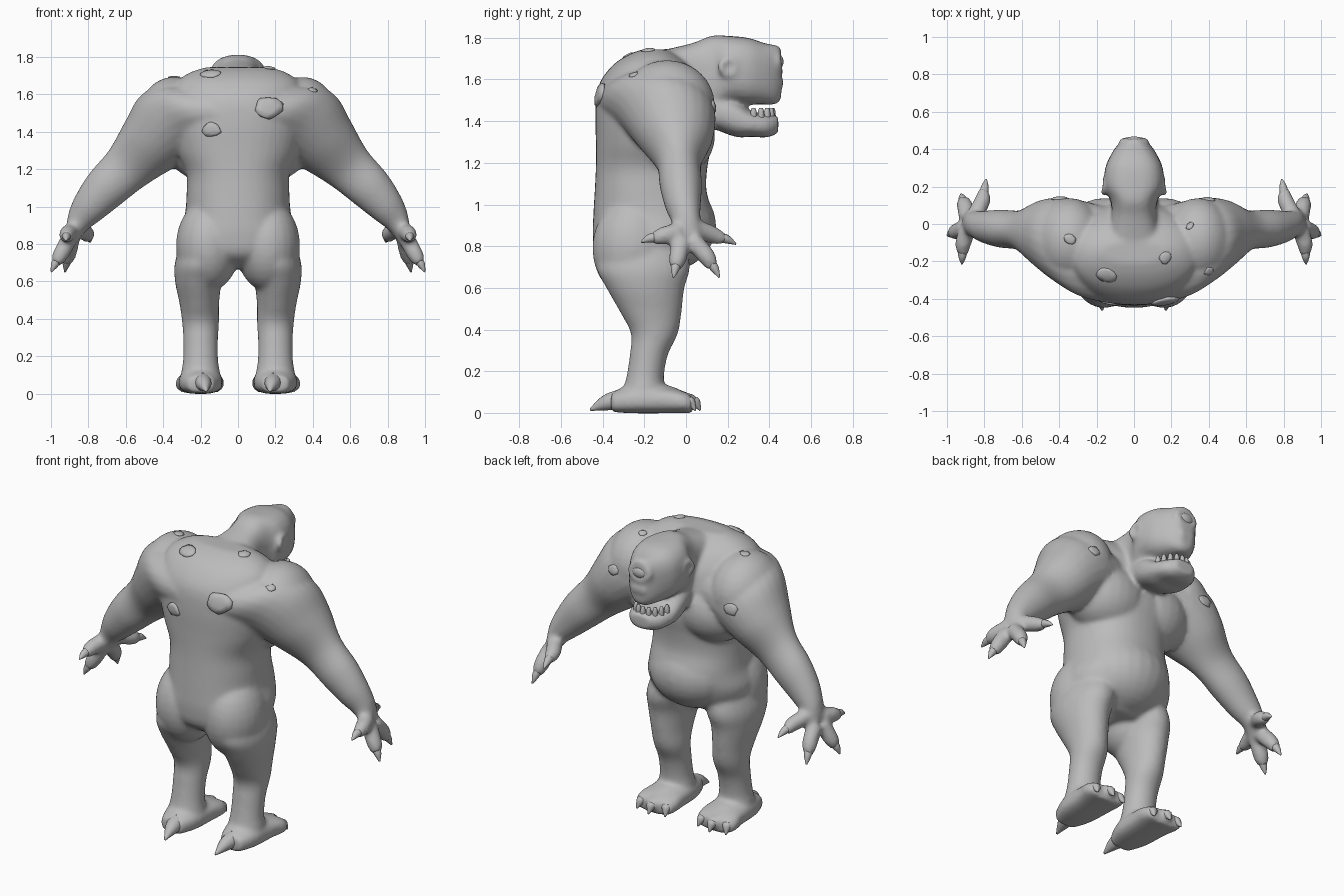
import bpy, bmesh, math, random
from mathutils import Vector, Matrix
from mathutils.bvhtree import BVHTree

random.seed(4)
if "Cube" in bpy.data.objects:
    bpy.data.objects.remove(bpy.data.objects["Cube"])

X, Y, Z = Vector((1, 0, 0)), Vector((0, 1, 0)), Vector((0, 0, 1))

grey = bpy.data.materials.new("plain_grey")
grey.use_nodes = True
colour = (0.5, 0.5, 0.5, 1)
grey.diffuse_color = colour
grey.node_tree.nodes["Principled BSDF"].inputs["Base Color"].default_value = colour


def smooth_rows(rows, steps=5):
    """Catmull-Rom interpolation between rows of numbers."""
    out = []
    for i in range(len(rows) - 1):
        a, b, c, d = (rows[max(i - 1, 0)], rows[i], rows[i + 1],
                      rows[min(i + 2, len(rows) - 1)])
        for k in range(steps):
            t = k / steps
            out.append([q + t / 2 * (r - p + t * (2 * p - 5 * q + 4 * r - s
                        + t * (3 * q - p - 3 * r + s)))
                        for p, q, r, s in zip(a, b, c, d)])
    return out + [list(rows[-1])]


def loft(bm, rows, u, v, side=1, steps=5, n=24, square=1.0):
    """Rows are x, y, z, radius along u, radius along v."""
    rings = []
    for x, y, z, ru, rv in smooth_rows(rows, steps):
        ring = []
        for i in range(n):
            a = math.tau * i / n
            c, s = math.cos(a), math.sin(a)
            p = (Vector((x, y, z)) + u * ru * math.copysign(abs(c) ** square, c)
                 + v * rv * math.copysign(abs(s) ** square, s))
            ring.append(bm.verts.new((p.x * side, p.y, p.z)))
        rings.append(ring)
    for a, b in zip(rings, rings[1:]):
        for i in range(n):
            j = (i + 1) % n
            bm.faces.new((a[i], a[j], b[j], b[i]))
    bm.faces.new(rings[0])
    bm.faces.new(rings[-1])


def limb(bm, points, radii, side=1, n=12):
    """Round tapered tube through a few points."""
    d = (Vector(points[-1]) - Vector(points[0])).normalized()
    u = d.cross(Z if abs(d.z) < 0.8 else Y).normalized()
    loft(bm, [(*p, r, r) for p, r in zip(points, radii)], u, d.cross(u), side, 4, n)


def ball(bm, centre, size, side=1):
    c = Vector((centre[0] * side, centre[1], centre[2]))
    bmesh.ops.create_uvsphere(bm, u_segments=24, v_segments=16, radius=1,
                              matrix=Matrix.Translation(c) @ Matrix.Diagonal((*size, 1)))


def ring(bm, centre, normal, big, small, flat=1.0):
    """Fleshy torus around an opening."""
    turn = Vector(normal).to_track_quat('Z', 'Y').to_matrix()
    pts = []
    for i in range(20):
        a = math.tau * i / 20
        row = []
        for j in range(8):
            b = math.tau * j / 8
            r = big + small * math.cos(b)
            row.append(bm.verts.new(Vector(centre) + turn @ Vector(
                (r * math.cos(a), r * flat * math.sin(a), small * math.sin(b)))))
        pts.append(row)
    for i in range(20):
        for j in range(8):
            k, m = (i + 1) % 20, (j + 1) % 8
            bm.faces.new((pts[i][j], pts[k][j], pts[k][m], pts[i][m]))


def make(name, bm):
    bmesh.ops.recalc_face_normals(bm, faces=bm.faces)
    mesh = bpy.data.meshes.new(name)
    for f in bm.faces:
        f.smooth = True
    bm.to_mesh(mesh)
    bm.free()
    mesh.materials.append(grey)
    obj = bpy.data.objects.new(name, mesh)
    bpy.context.collection.objects.link(obj)
    return obj


body, claws = bmesh.new(), bmesh.new()

# Torso, from crotch to the top of the hunched back
loft(body, [(0, -.2, .67, .17, .13), (0, -.19, .74, .28, .235), (0, -.175, .84, .315, .272),
            (0, -.16, .95, .285, .285), (0, -.17, 1.07, .275, .268),
            (0, -.165, 1.18, .278, .268), (0, -.155, 1.3, .33, .278),
            (0, -.16, 1.45, .36, .275), (0, -.165, 1.57, .35, .255),
            (0, -.165, 1.66, .33, .195), (0, -.16, 1.715, .26, .125),
            (0, -.15, 1.745, .17, .06)], X, Y, n=40, square=.9)
# Hanging belly
ball(body, (0, -.09, .9), (.27, .235, .22))

# Head with a blunt muzzle, and a lower jaw leaving the mouth open
loft(body, [(0, -.16, 1.6, .17, .13), (0, .03, 1.6, .125, .175), (0, .12, 1.61, .125, .2),
            (0, .2, 1.645, .158, .165), (0, .3, 1.64, .154, .16), (0, .38, 1.627, .118, .147),
            (0, .43, 1.623, .082, .143), (0, .457, 1.63, .05, .125)], X, Z, square=.75)
loft(body, [(0, .04, 1.5, .11, .11), (0, .14, 1.45, .128, .09), (0, .21, 1.425, .138, .092),
            (0, .26, 1.405, .14, .084), (0, .31, 1.388, .137, .063),
            (0, .39, 1.378, .112, .056), (0, .443, 1.385, .062, .042)], X, Z, square=.8)
ring(body, (0, .442, 1.685), (0, 1, .1), .062, .02, .8)
ball(body, (0, .445, 1.585), (.04, .022, .03))

elbow_out = Vector((.7, 0, .7))
digits = [((.86, .03, .89), (.81, .125, .855), (.79, .24, .81)),
          ((.89, .03, .83), (.905, .1, .75), (.925, .16, .65)),
          ((.9, -.02, .83), (.95, -.04, .74), (.998, -.06, .65)),
          ((.89, -.03, .87), (.915, -.11, .85), (.92, -.215, .82))]

for side in (1, -1):
    # Shoulder, arm and palm
    loft(body, [(.1, -.18, 1.49, .25, .22), (.25, -.14, 1.48, .255, .235),
                (.37, -.09, 1.43, .232, .225), (.48, -.055, 1.325, .185, .18),
                (.595, -.035, 1.205, .11, .137), (.71, -.025, 1.095, .102, .12),
                (.8, -.015, .995, .086, .096), (.86, 0, .915, .068, .068),
                (.893, 0, .83, .07, .04)], Y, elbow_out, side)
    ball(body, (.345, -.09, 1.475), (.19, .23, .218), side)
    # Chest and buttock masses
    ball(body, (.15, -.06, 1.33), (.24, .2, .2), side)
    ball(body, (.16, -.25, .79), (.172, .2, .245), side)

    # Fingers ending in claws
    for base, mid, tip in digits:
        b, m, t = Vector(base), Vector(mid), Vector(tip)
        limb(body, [b, m, m.lerp(t, .5)], (.046, .044, .029), side)
        limb(claws, [m.lerp(t, .2), m.lerp(t, .65) + Z * .006, t], (.026, .02, .004), side)

    # Leg
    loft(body, [(.17, -.2, .82, .13, .2), (.2, -.205, .7, .138, .225),
                (.212, -.195, .6, .125, .188), (.207, -.168, .48, .106, .147),
                (.2, -.152, .38, .099, .113), (.2, -.178, .28, .093, .092),
                (.2, -.195, .18, .094, .09), (.2, -.2, .12, .103, .1),
                (.2, -.2, .05, .11, .13)], X, Y, side)

    # Foot, toes and heel spur
    loft(body, [(.2, -.36, .05, .07, .046), (.2, -.25, .06, .112, .062),
                (.2, -.1, .06, .122, .062), (.205, -.02, .053, .13, .054),
                (.205, .03, .04, .115, .042)], X, Z, side, square=.75)
    ball(body, (.2, -.18, .08), (.112, .175, .062), side)
    for dx in (-.08, 0, .08):
        y = .03 - abs(dx) * .3
        ball(body, (.205 + dx, y - .015, .055), (.042, .045, .04), side)
        limb(claws, [(.205 + dx, y, .058), (.205 + dx * 1.1, y + .02, .045),
                     (.205 + dx * 1.2, y + .04, .012)], (.03, .023, .004), side)
    limb(claws, [(.19, -.31, .062), (.18, -.39, .047), (.17, -.46, .015)],
         (.052, .036, .006), side)

    # Ear rim and nostril rim
    ring(body, (.155 * side, .205, 1.66), (side, .15, 0), .037, .018)
    ring(body, (.024 * side, .46, 1.58), (0, 1, -.2), .013, .009)

skin = make("body", body)
remesh = skin.modifiers.new("fuse", 'REMESH')
remesh.mode = 'VOXEL'
remesh.voxel_size = .011
remesh.use_smooth_shade = True
soften = skin.modifiers.new("soften", 'SMOOTH')
soften.factor = .5
soften.iterations = 14
make("claws", claws)

# Eyeball set in its heavy lid
eye = bmesh.new()
ball(eye, (0, .442, 1.685), (.05, .026, .036))
make("eye", eye)

# Short teeth along the front of the lower jaw
teeth = bmesh.new()
for i in range(9):
    a = math.radians(-80 + 20 * i)
    p = Vector((.1 * math.sin(a), .305 + .11 * math.cos(a), 1.41))
    limb(teeth, [p, p + Z * .032, p + Z * .054], (.016, .015, .009), n=8)
make("teeth", teeth)

# Lumpy warts snapped to the skin
tree = BVHTree.FromObject(skin, bpy.context.evaluated_depsgraph_get())
warts = bmesh.new()
spots = [(.17, -.45, 1.54, .08), (-.15, -.45, 1.41, .055), (.4, -.25, 1.62, .03),
         (-.15, -.28, 1.72, .055), (-.34, -.08, 1.7, .035), (.17, -.18, 1.75, .04),
         (.28, .01, 1.72, .025), (.4, .16, 1.48, .04), (-.4, .16, 1.45, .045)]
for x, y, z, size in spots:
    hit, normal, _, _ = tree.find_nearest(Vector((x, y, z)))
    turn = normal.to_track_quat('Z', 'Y').to_matrix()
    for v in bmesh.ops.create_icosphere(warts, subdivisions=2, radius=1)["verts"]:
        lump = Vector((v.co.x, v.co.y * .8, v.co.z * .22)) * random.uniform(.8, 1.1)
        v.co = hit + turn @ lump * size
make("warts", warts)
